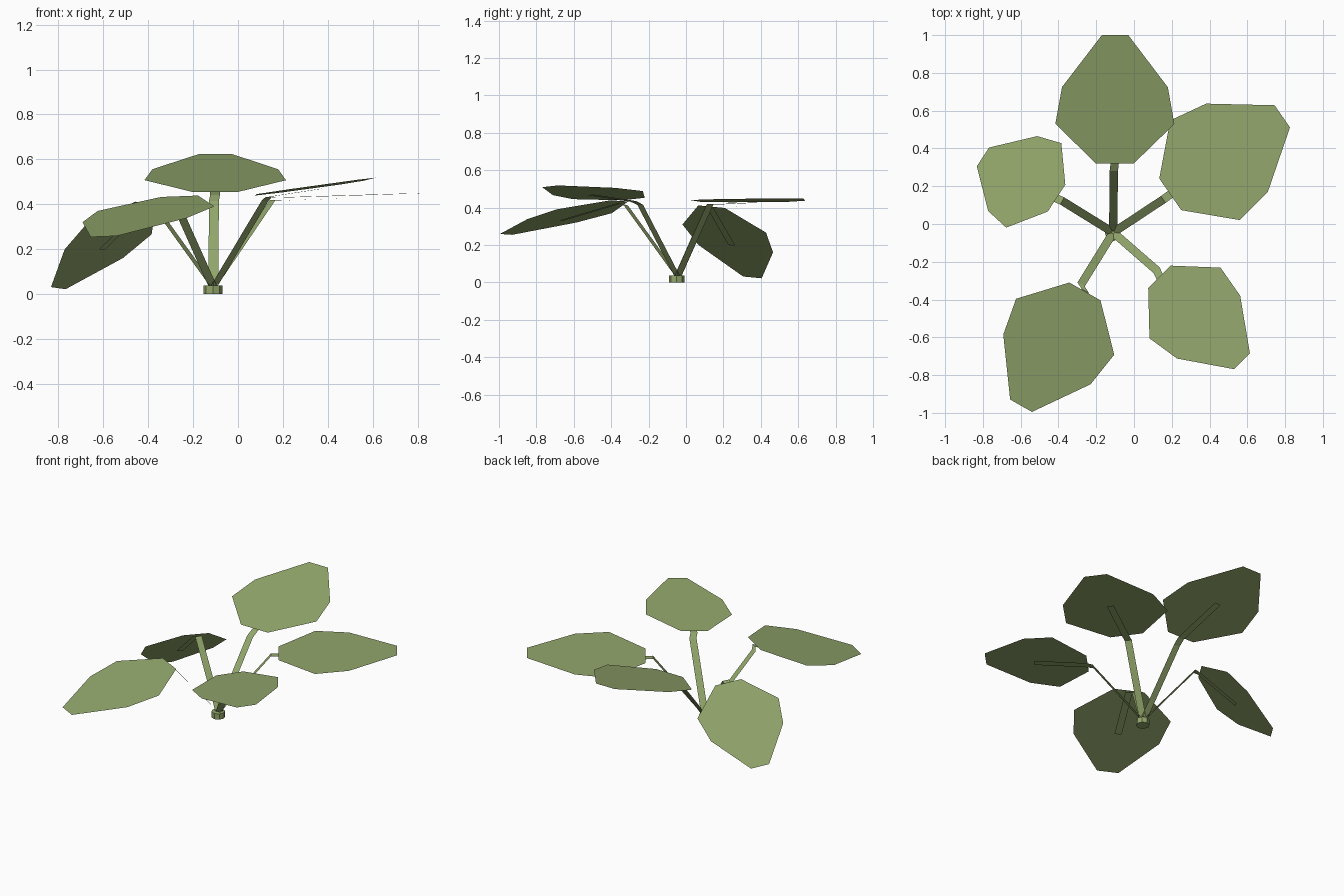
import bpy, bmesh
from mathutils import Vector

if "Cube" in bpy.data.objects:
    bpy.data.objects.remove(bpy.data.objects["Cube"])

green = bpy.data.materials.new("leaf_green")
green.diffuse_color = (0.29, 0.385, 0.15, 1)
green.use_nodes = True
green.node_tree.nodes["Principled BSDF"].inputs["Base Color"].default_value = green.diffuse_color


def make_object(name, verts, faces):
    mesh = bpy.data.meshes.new(name)
    mesh.from_pydata(verts, [], faces)
    mesh.materials.append(green)
    obj = bpy.data.objects.new(name, mesh)
    bpy.context.collection.objects.link(obj)
    return obj


# Half outline shared by every leaf: (fraction of length, half width)
HALF = [(0, 0.1), (0.309, 0.315), (0.595, 0.28), (1, 0.07)]
ROOT = Vector((-0.11, -0.045, 0.03))
STEM_HALF_WIDTH = 0.022


def leaf(name, base, tip, across_slope, width):
    """Flat eight-sided leaf; across_slope is the rise along its left side."""
    length = tip - base
    flat = Vector((-length.y, length.x, 0)).normalized()
    side = flat + Vector((0, 0, across_slope))
    side = (side - side.project(length)).normalized() * width
    right = [base + length * t - side * w for t, w in HALF]
    left = [base + length * t + side * w for t, w in reversed(HALF)]
    make_object(name, right + left, [tuple(range(8))])
    return length, side.normalized()


def stem(name, knee, base, length, side):
    """Flat ribbon rising to a knee, then running under the leaf."""
    drop = length.cross(side).normalized() * 0.013
    path = [ROOT, knee, base - drop, base + length * 0.52 - drop]
    flat = Vector((-length.y, length.x, 0)).normalized()
    sides = [flat, flat, side, side]
    verts = []
    for p, s in zip(path, sides):
        verts += [p - s * STEM_HALF_WIDTH, p + s * STEM_HALF_WIDTH]
    make_object(name, verts, [(2*i, 2*i+2, 2*i+3, 2*i+1) for i in range(3)])


# name, knee, leaf base, leaf tip, plane slope (dz/dx, dz/dy), width scale
PLANTS = [
    ("back", (-0.107, 0.28, 0.415), (-0.102, 0.32, 0.455), (-0.1, 1.0, 0.625), (0, 0.25), 1.0),
    ("back_right", (0.155, 0.13, 0.42), (0.192, 0.157, 0.430), (0.785, 0.57, 0.449), (0.03, 0.003), 1.02),
    ("front_right", (0.12, -0.245, 0.415), (0.135, -0.28, 0.446), (0.572, -0.727, 0.514), (0.135, -0.02), 0.845),
    ("front_left", (-0.28, -0.32, 0.41), (-0.26, -0.357, 0.436), (-0.598, -0.962, 0.257), (0.157, 0.208), 0.95),
    ("back_left", (-0.38, 0.122, 0.405), (-0.41, 0.137, 0.405), (-0.80, 0.355, 0.027), (0.68, -0.54), 0.85),
]
for name, knee, base, tip, slope, width in PLANTS:
    base, tip = Vector(base), Vector(tip)
    along = tip - base
    flat = Vector((-along.y, along.x, 0)).normalized()
    rise = flat.x * slope[0] + flat.y * slope[1]
    length, side = leaf(name + "_leaf", base, tip, rise, width)
    stem(name + "_stem", Vector(knee), base, length, side)

# Short root stub that all stems grow from
bm = bmesh.new()
bmesh.ops.create_cone(bm, cap_ends=True, segments=8, radius1=0.042, radius2=0.042, depth=0.038)
bmesh.ops.translate(bm, verts=bm.verts, vec=(-0.112, -0.05, 0.019))
stub = make_object("root_stub", [], [])
bm.to_mesh(stub.data)
bm.free()
